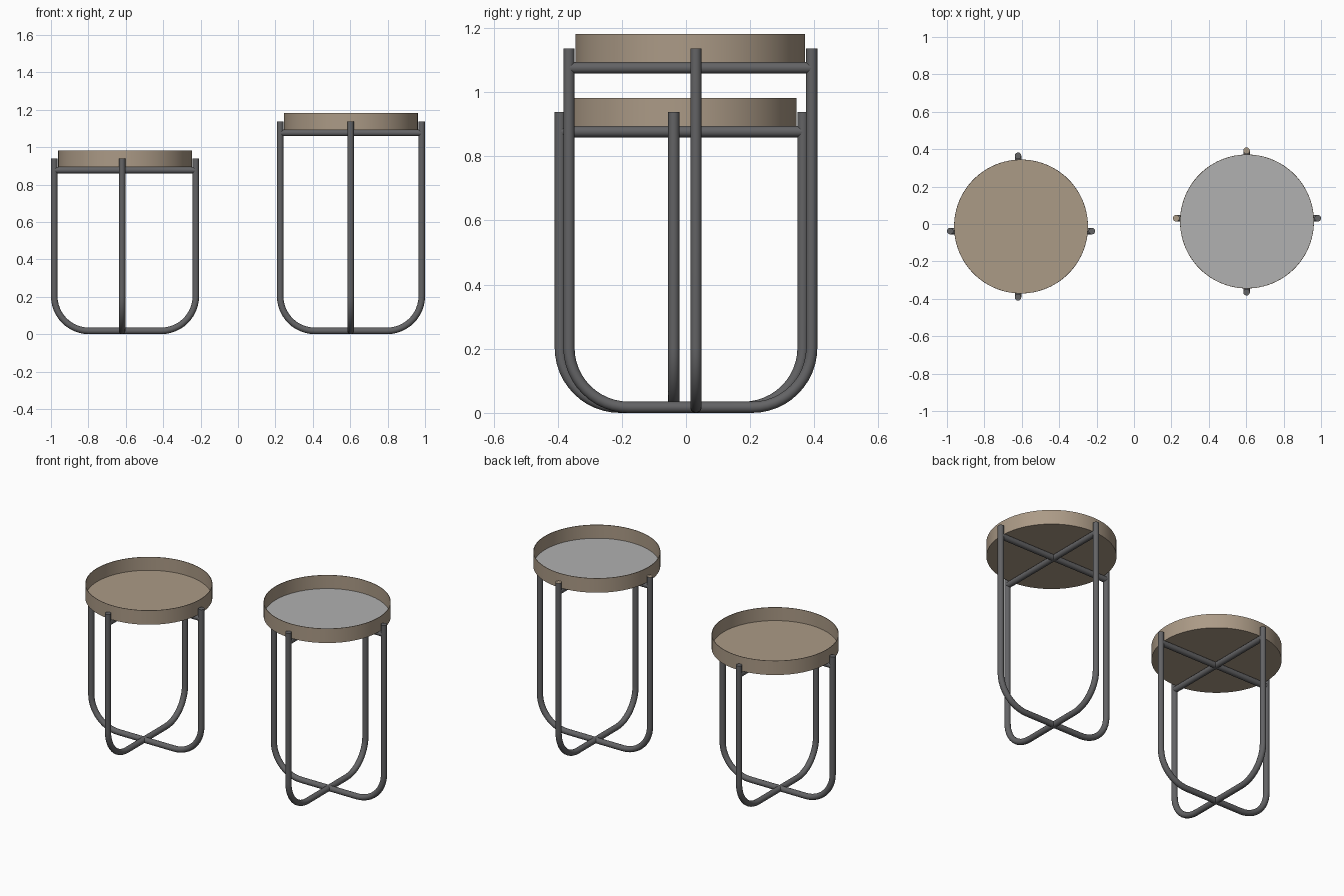
import bpy, bmesh, math
from mathutils import Vector

if "Cube" in bpy.data.objects:
    bpy.data.objects.remove(bpy.data.objects["Cube"])

TUBE_R = 0.0175     # tube radius
HALF = 0.3785       # half width of a frame, to the tube centre line
BEND = 0.186        # radius of the lower bends
TRAY_R = 0.358
SIDES = 20


def material(name, rgb):
    m = bpy.data.materials.new(name)
    m.diffuse_color = (*rgb, 1.0)
    m.use_nodes = True
    m.node_tree.nodes["Principled BSDF"].inputs["Base Color"].default_value = m.diffuse_color
    return m


TAN = material("warm tan", (0.41, 0.325, 0.24))
GREY = material("light grey", (0.44, 0.44, 0.44))
DARK = material("dark steel", (0.125, 0.125, 0.13))


def finish(name, bm, mats):
    bmesh.ops.recalc_face_normals(bm, faces=bm.faces)
    me = bpy.data.meshes.new(name)
    bm.to_mesh(me)
    bm.free()
    for m in mats:
        me.materials.append(m)
    ob = bpy.data.objects.new(name, me)
    bpy.context.collection.objects.link(ob)
    bpy.ops.object.select_all(action='DESELECT')
    ob.select_set(True)
    bpy.context.view_layer.objects.active = ob
    bpy.ops.object.shade_smooth_by_angle(angle=math.radians(35))
    return ob


def tube(name, path, axis, origin, tan_end=None):
    """Sweep a circle along (u, z) points lying in the plane of the given axis."""
    along = Vector((1, 0, 0)) if axis == 'x' else Vector((0, 1, 0))
    up = Vector((0, 0, 1))
    side = along.cross(up)
    pts = [Vector(p) for p in path]
    bm = bmesh.new()
    rings = []
    for i, p in enumerate(pts):
        t = (pts[min(i + 1, len(pts) - 1)] - pts[max(i - 1, 0)]).normalized()
        normal = along * -t.y + up * t.x
        centre = Vector(origin) + along * p.x + up * p.y
        rings.append([bm.verts.new(centre + TUBE_R * (normal * math.cos(a) + side * math.sin(a)))
                      for a in (2 * math.pi * k / SIDES for k in range(SIDES))])
    for a, b in zip(rings, rings[1:]):
        for k in range(SIDES):
            j = (k + 1) % SIDES
            bm.faces.new((a[k], a[j], b[j], b[k]))
    caps = [bm.faces.new(rings[0]), bm.faces.new(rings[-1])]
    if tan_end is not None:
        caps[tan_end].material_index = 1
    return finish(name, bm, [DARK, TAN])


def u_path(top):
    """Upright, bend, floor bar, bend, upright."""
    cz = TUBE_R + BEND
    left = [(-HALF, top)]
    for i in range(13):
        a = math.radians(90 * i / 12)
        left.append((-HALF + BEND - BEND * math.cos(a), cz - BEND * math.sin(a)))
    return left + [(-u, z) for u, z in reversed(left)]


def tray(name, x, y, bottom, top, floor_mat):
    """Shallow thin-walled round tray turned from a profile."""
    profile = [(TRAY_R, bottom), (TRAY_R, top),
               (TRAY_R - 0.003, top), (TRAY_R - 0.003, bottom + 0.006)]
    n = 96
    bm = bmesh.new()
    rings = [[bm.verts.new((x + r * math.cos(2 * math.pi * k / n),
                            y + r * math.sin(2 * math.pi * k / n), z)) for k in range(n)]
             for r, z in profile]
    for a, b in zip(rings, rings[1:]):
        for k in range(n):
            j = (k + 1) % n
            bm.faces.new((a[k], a[j], b[j], b[k]))
    bm.faces.new(rings[0])
    bm.faces.new(rings[-1]).material_index = 1     # inner floor
    return finish(name, bm, [TAN, floor_mat])


def table(label, cx, cy, frame_x, frame_y, leg_top, bar_z, tray_top, floor_mat, tan_caps):
    bar = [(-HALF, bar_z), (HALF, bar_z)]
    # two crossing U frames
    tube(label + "_wide_frame", u_path(leg_top), 'x', (cx, frame_y, 0), 0 if tan_caps else None)
    tube(label + "_deep_frame", u_path(leg_top), 'y', (frame_x, cy, 0), 1 if tan_caps else None)
    # crossed bars carrying the tray
    tube(label + "_wide_bar", bar, 'x', (cx, frame_y, 0))
    tube(label + "_deep_bar", bar, 'y', (frame_x, cy, 0))
    tray(label + "_tray", cx, cy, bar_z + TUBE_R - 0.001, tray_top, floor_mat)


table("short_table", -0.604, -0.0135, -0.620, -0.038, 0.938, 0.877, 0.982, TAN, False)
table("tall_table", 0.604, 0.0135, 0.602, 0.031, 1.137, 1.076, 1.182, GREY, True)
